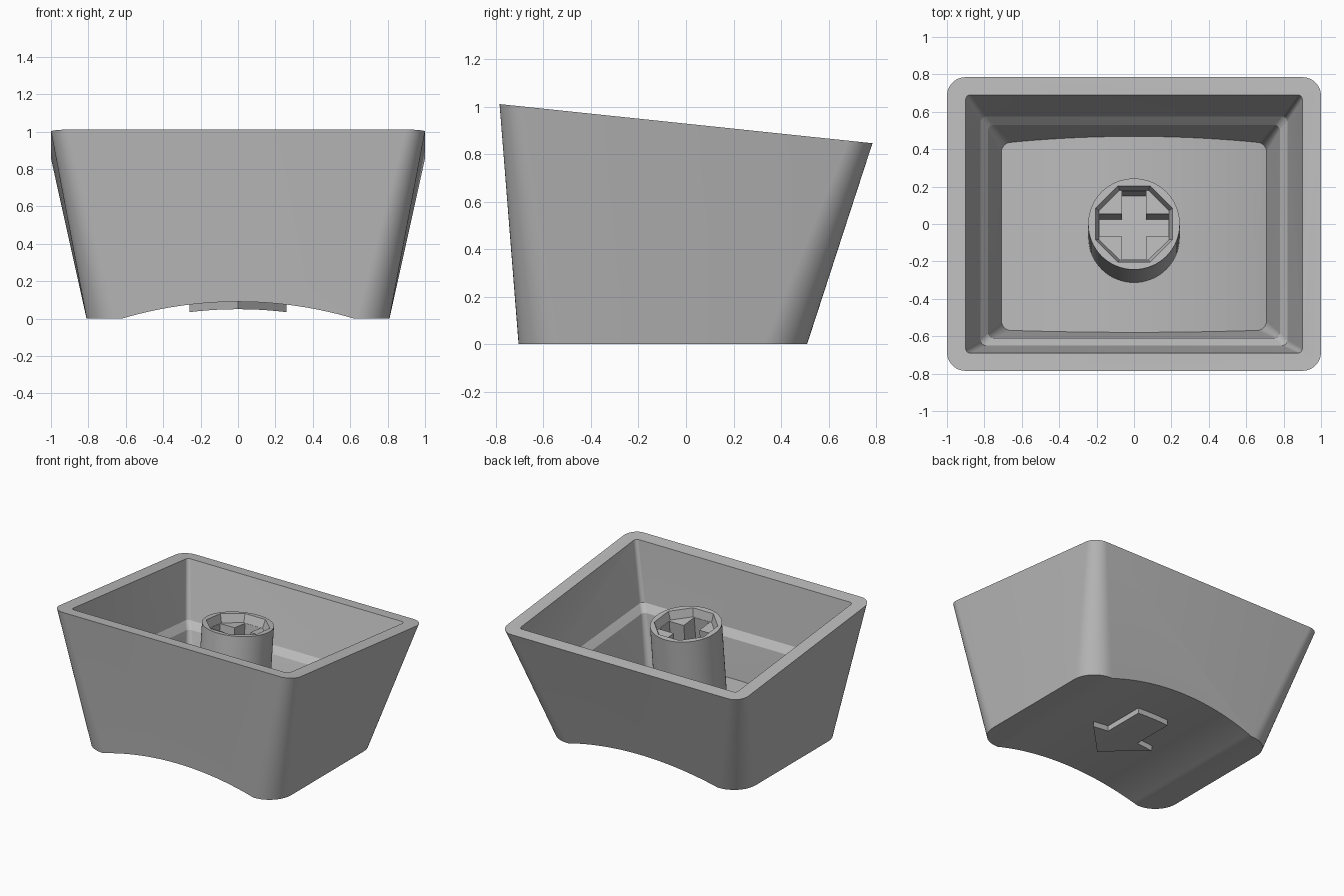
import bpy, bmesh, math
from mathutils import Matrix

cube = bpy.data.objects.get("Cube")
if cube:
    bpy.data.objects.remove(cube, do_unlink=True)

grey = bpy.data.materials.new("light grey plastic")
grey.use_nodes = True
COLOUR = (0.5, 0.5, 0.5, 1)
grey.diffuse_color = COLOUR
grey.node_tree.nodes["Principled BSDF"].inputs["Base Color"].default_value = COLOUR


def make(name, bm):
    bmesh.ops.recalc_face_normals(bm, faces=bm.faces)
    mesh = bpy.data.meshes.new(name)
    bm.to_mesh(mesh)
    bm.free()
    mesh.materials.append(grey)
    obj = bpy.data.objects.new(name, mesh)
    bpy.context.collection.objects.link(obj)
    return obj


def activate(obj):
    bpy.ops.object.select_all(action="DESELECT")
    obj.select_set(True)
    bpy.context.view_layer.objects.active = obj


def cut(obj, cutter):
    """Subtract the cutter and discard it."""
    activate(obj)
    mod = obj.modifiers.new("cut", "BOOLEAN")
    mod.operation, mod.solver, mod.object = "DIFFERENCE", "EXACT", cutter
    bpy.ops.object.modifier_apply(modifier=mod.name)
    bpy.data.objects.remove(cutter, do_unlink=True)


def rounded_ring(half_x, y0, y1, r, height, slope):
    """Rounded rectangle on a plane that falls towards the back."""
    points = []
    corners = [(half_x - r, y1 - r), (r - half_x, y1 - r),
               (r - half_x, y0 + r), (half_x - r, y0 + r)]
    for i, (cx, cy) in enumerate(corners):
        for k in range(13):
            a = math.pi / 2 * (i + k / 12)
            x, y = cx + r * math.cos(a), cy + r * math.sin(a)
            points.append((x, y, height - slope * y))
    return points


def loft(name, rings):
    bm = bmesh.new()
    loops = [[bm.verts.new(p) for p in ring] for ring in rings]
    for low, high in zip(loops, loops[1:]):
        n = len(low)
        for i in range(n):
            j = (i + 1) % n
            bm.faces.new((low[i], low[j], high[j], high[i]))
    bm.faces.new(loops[0])
    bm.faces.new(loops[-1])
    return make(name, bm)


def cone(name, r_low, r_high, z_low, z_high, sides, matrix=Matrix()):
    bm = bmesh.new()
    shift = Matrix.Translation((0, 0, (z_low + z_high) / 2))
    bmesh.ops.create_cone(bm, cap_ends=True, segments=sides, radius1=r_low,
                          radius2=r_high, depth=z_high - z_low, matrix=matrix @ shift)
    return make(name, bm)


def box(name, sx, sy, z0, z1):
    bm = bmesh.new()
    bmesh.ops.create_cube(bm, size=1, matrix=Matrix.Translation((0, 0, (z0 + z1) / 2))
                          @ Matrix.Diagonal((sx, sy, z1 - z0, 1)))
    return make(name, bm)


DISH_R, DISH_TOP = 2.18, 0.09


def dish(offset):
    """Long cylinder along y, concentric with the curved underside."""
    r = DISH_R + offset
    turn = Matrix.Translation((0, 0, DISH_TOP - DISH_R)) @ Matrix.Rotation(math.pi / 2, 4, "X")
    return cone("dish_cutter", r, r, -2, 2, 256, turn)


# Tapered outer body with a scooped underside
shell = loft("shell", [rounded_ring(0.81, -0.705, 0.51, 0.18, 0, 0),
                       rounded_ring(1.0, -0.785, 0.785, 0.1, 0.928, 0.105)])
cut(shell, dish(0))

# Stepped cavity, with its floor parallel to the underside
cavity = loft("cavity", [rounded_ring(0.705, -0.565, 0.425, 0.05, 0.1, 0),
                         rounded_ring(0.78, -0.61, 0.53, 0.03, 0.46, 0.085),
                         rounded_ring(0.82, -0.65, 0.575, 0.03, 0.51, 0.085),
                         rounded_ring(0.90, -0.69, 0.69, 0.025, 0.928, 0.105),
                         rounded_ring(0.92, -0.70, 0.715, 0.025, 1.02, 0.105)])
cut(cavity, dish(0.14))
cut(shell, cavity)

# Leaning round stem with an octagonal recess and a cross socket
stem = cone("stem", 0.245, 0.245, -0.68, 0, 64)
octagon_turn = Matrix.Rotation(math.pi / 8, 4, "Z")
scale = 1 / math.cos(math.pi / 8)
cut(stem, cone("recess_cutter", 0.187 * scale, 0.223 * scale, -0.06, 0.06, 8, octagon_turn))
cut(stem, box("slot_cutter", 0.13, 0.37, -0.34, 0.1))
cut(stem, box("slot_cutter", 0.37, 0.12, -0.34, 0.1))
stem.location = (0, 0, 0.865)
stem.rotation_euler = (-math.atan(0.105), 0, 0)

# Raised arrow on the underside, pointing to the front
half = [(0, -0.39), (0.26, -0.12), (0.13, -0.12), (0.13, 0.2)]
outline = half + [(-x, y) for x, y in reversed(half[1:])]
arrow = loft("raised_arrow", [[(x, y, z) for x, y in outline] for z in (0, 0.13)])
cut(arrow, dish(-0.04))

for part in (shell, stem, arrow):
    activate(part)
    bpy.ops.object.shade_smooth_by_angle(angle=math.radians(25))
